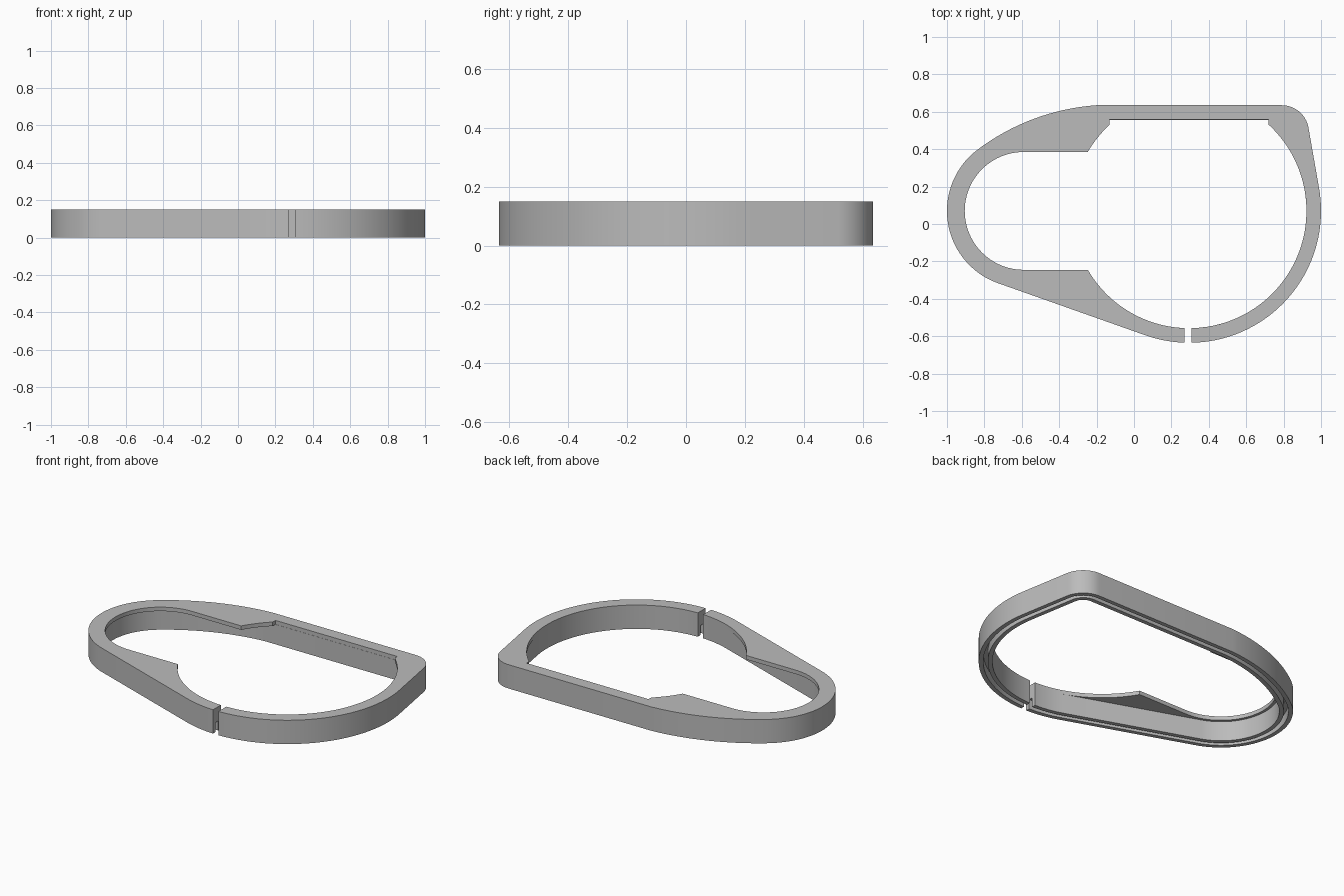
import bpy, bmesh
from math import sin, cos, asin, acos, degrees, radians

cube = bpy.data.objects.get("Cube")
if cube:
    bpy.data.objects.remove(cube, do_unlink=True)

HEIGHT, PLATE, WALL = 0.15, 0.025, 0.078
BIG, SMALL = (0.295, 0.07), (-0.59, 0.07)      # centres of the two round ends
BIG_R, SMALL_R, HOLE_R, SLOT_R = 0.705, 0.41, 0.627, 0.315
GAP_RIGHT, GAP_LEFT = 0.27, 0.308              # split in the front of the ring

grey = bpy.data.materials.new("grey plastic")
grey.use_nodes = True
grey.diffuse_color = (0.5, 0.5, 0.5, 1)
grey.node_tree.nodes["Principled BSDF"].inputs["Base Color"].default_value = (0.5, 0.5, 0.5, 1)


def arc(centre, r, start, end, n):
    angles = [radians(start + (end - start) * i / n) for i in range(n + 1)]
    return [(centre[0] + r * cos(a), centre[1] + r * sin(a)) for a in angles]


def gap_angle(x, r):
    return -degrees(acos((x - BIG[0]) / r))


def outline(d):
    """Outer contour moved inwards by d, from one side of the gap to the other."""
    r = BIG_R - d
    shoulder = degrees(asin((1.197 - d) / (1.2 - d)))
    return (arc(BIG, r, gap_angle(GAP_LEFT, r), 10, 40)
            + arc((0.79, 0.49), 0.145 - d, 10, 90, 16)
            + arc((-0.116, -0.562), 1.2 - d, 180 - shoulder, 126.9, 16)
            + arc(SMALL, SMALL_R - d, 126.9, 250.5, 40)[1:]
            + arc(BIG, r, 250.5, 360 + gap_angle(GAP_RIGHT, r), 10))


def opening():
    """Contour of the opening in the top plate."""
    notch = degrees(acos(0.425 / HOLE_R))
    neck = degrees(asin(SLOT_R / HOLE_R))
    back = BIG_R - WALL - 0.07 + 0.001
    return (arc(BIG, HOLE_R, gap_angle(GAP_LEFT, HOLE_R), notch, 50)
            + [(0.72, back), (-0.13, back)]
            + arc(BIG, HOLE_R, 180 - notch, 180 - neck, 8)
            + arc(SMALL, SLOT_R, 90, 270, 48)
            + arc(BIG, HOLE_R, 180 + neck, 360 + gap_angle(GAP_RIGHT, HOLE_R), 24))


def finish(name, bm):
    bmesh.ops.recalc_face_normals(bm, faces=bm.faces)
    mesh = bpy.data.meshes.new(name)
    bm.to_mesh(mesh)
    bm.free()
    mesh.materials.append(grey)
    obj = bpy.data.objects.new(name, mesh)
    bpy.context.collection.objects.link(obj)
    bpy.ops.object.select_all(action='DESELECT')
    obj.select_set(True)
    bpy.context.view_layer.objects.active = obj
    bpy.ops.object.shade_smooth_by_angle(angle=radians(25))


# Rim wall: a section with a groove in its underside, swept along the contour
top = HEIGHT - PLATE
lip, groove = WALL / 3, 0.06
section = [(0, 0), (0, top), (WALL, top), (WALL, 0),
           (WALL - lip, 0), (WALL - lip, groove), (lip, groove), (lip, 0)]
bm = bmesh.new()
rails = [[bm.verts.new((x, y, z)) for x, y in outline(d)] for d, z in section]
for k, a in enumerate(rails):
    b = rails[(k + 1) % len(rails)]
    for i in range(len(a) - 1):
        bm.faces.new((a[i], a[i + 1], b[i + 1], b[i]))
for end in (0, -1):
    bm.faces.new([rail[end] for rail in rails])
finish("rim_wall", bm)

# Top plate: full contour with the keyhole opening, split at the gap
bm = bmesh.new()
loop = outline(0) + opening()[::-1]
face = bm.faces.new([bm.verts.new((x, y, top)) for x, y in loop])
result = bmesh.ops.extrude_face_region(bm, geom=[face], use_keep_orig=True)
raised = [v for v in result["geom"] if isinstance(v, bmesh.types.BMVert)]
bmesh.ops.translate(bm, verts=raised, vec=(0, 0, PLATE))
finish("top_plate", bm)
